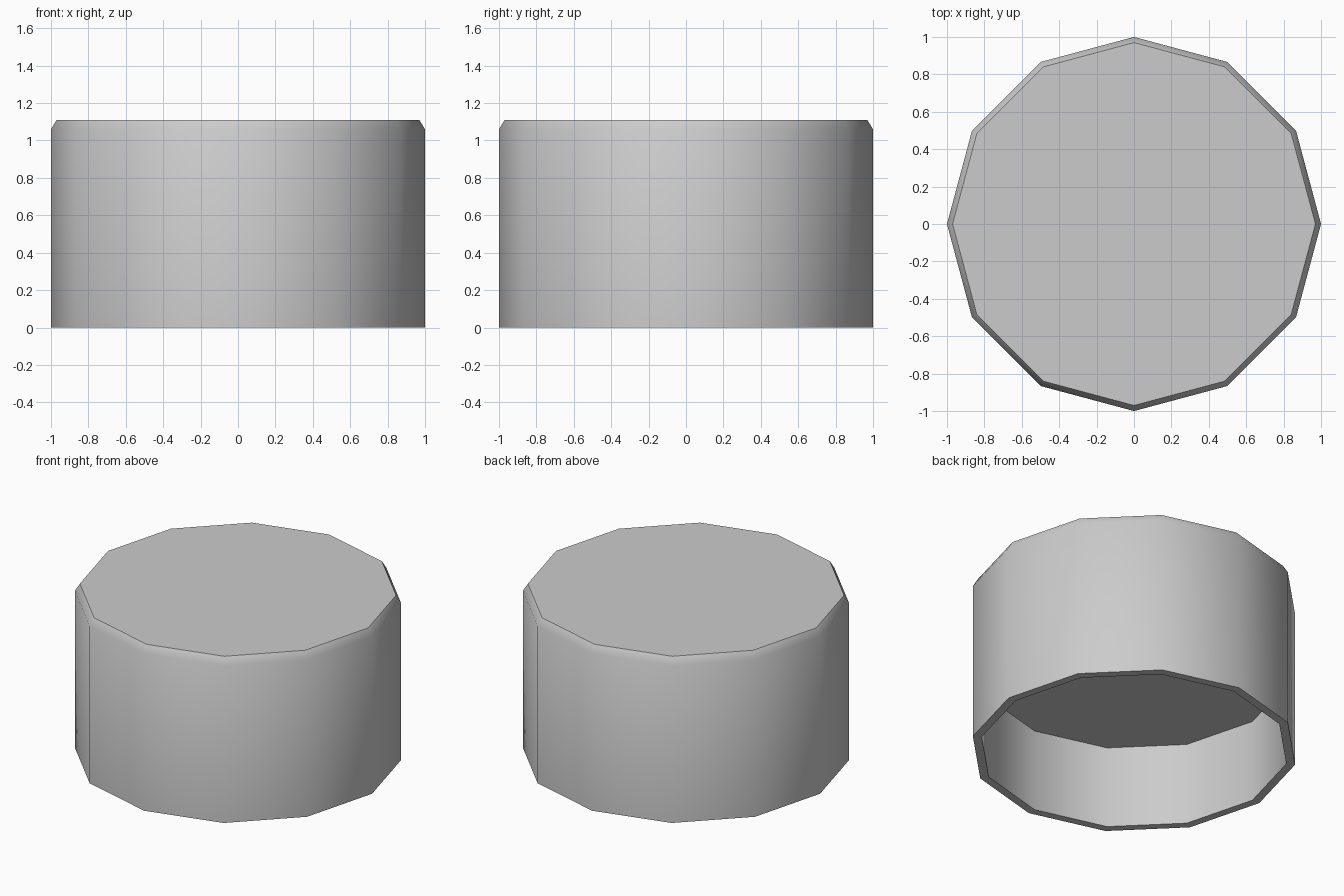
import bpy
import bmesh
from math import cos, sin, pi, radians

if "Cube" in bpy.data.objects:
    bpy.data.objects.remove(bpy.data.objects["Cube"])

SIDES = 12

# Cross-section (radius, z): cavity ceiling, inner wall, rim, outer wall, chamfered top
profile = [(0.945, 0.555), (0.945, 0.0), (1.0, 0.0), (1.0, 1.06), (0.97, 1.11)]

bm = bmesh.new()
rings = [[bm.verts.new((r * cos(2 * pi * i / SIDES), r * sin(2 * pi * i / SIDES), z))
          for i in range(SIDES)] for r, z in profile]

# Walls between neighbouring rings
for a, b in zip(rings, rings[1:]):
    for i in range(SIDES):
        j = (i + 1) % SIDES
        bm.faces.new((a[i], a[j], b[j], b[i]))

# Cavity ceiling and flat top
bm.faces.new(rings[0])
bm.faces.new(rings[-1])
bmesh.ops.recalc_face_normals(bm, faces=bm.faces)

mesh = bpy.data.meshes.new("hollow_cap")
bm.to_mesh(mesh)
bm.free()
cap = bpy.data.objects.new("hollow_cap", mesh)
bpy.context.collection.objects.link(cap)

# Smooth sides, sharp rims
bpy.context.view_layer.objects.active = cap
cap.select_set(True)
bpy.ops.object.shade_smooth_by_angle(angle=radians(40))
